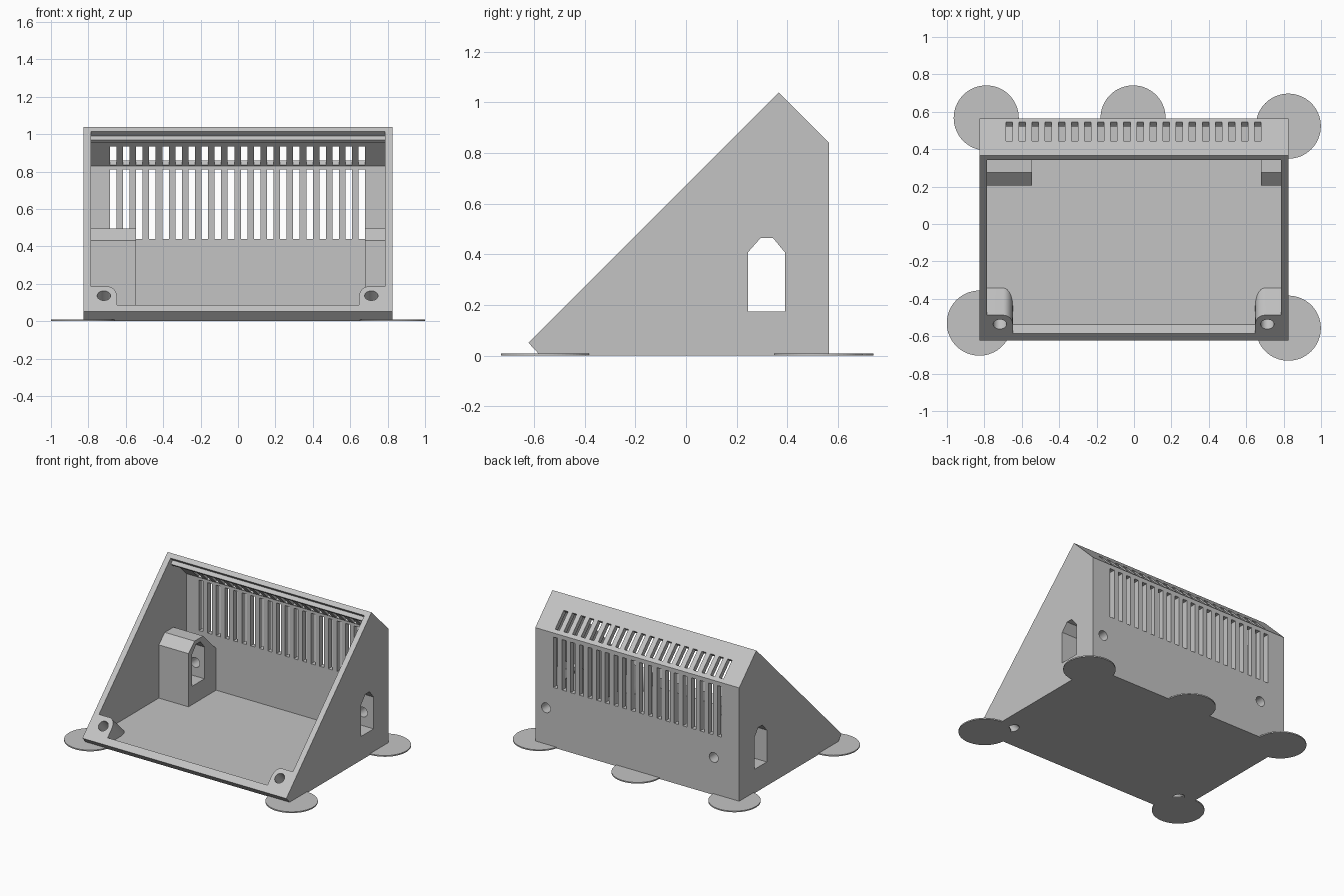
import bpy, bmesh, math
from mathutils import Vector

if "Cube" in bpy.data.objects:
    bpy.data.objects.remove(bpy.data.objects["Cube"])

grey = bpy.data.materials.new("plain_grey")
grey.diffuse_color = (0.55, 0.55, 0.55, 1)
grey.use_nodes = True
grey.node_tree.nodes["Principled BSDF"].inputs["Base Color"].default_value = grey.diffuse_color


def prism(name, points, sweep):
    """Sweep a planar 3D outline along a vector."""
    bm = bmesh.new()
    face = bm.faces.new([bm.verts.new(p) for p in points])
    ext = bmesh.ops.extrude_face_region(bm, geom=[face])
    verts = [v for v in ext["geom"] if isinstance(v, bmesh.types.BMVert)]
    bmesh.ops.translate(bm, verts=verts, vec=Vector(sweep))
    bmesh.ops.recalc_face_normals(bm, faces=bm.faces)
    me = bpy.data.meshes.new(name)
    bm.to_mesh(me)
    bm.free()
    me.materials.append(grey)
    ob = bpy.data.objects.new(name, me)
    bpy.context.collection.objects.link(ob)
    return ob


def side_prism(name, yz, x0, x1):
    return prism(name, [(x0, y, z) for y, z in yz], (x1 - x0, 0, 0))


def cylinder(name, start, sweep, r, n=32):
    q = Vector(sweep).to_track_quat('Z', 'Y')
    ring = [Vector(start) + q @ Vector((r * math.cos(2 * math.pi * i / n),
                                        r * math.sin(2 * math.pi * i / n), 0))
            for i in range(n)]
    return prism(name, ring, sweep)


def cut(target, cutters):
    """Subtract each cutter, bake the result and drop the cutters."""
    for c in cutters:
        m = target.modifiers.new("cut", 'BOOLEAN')
        m.operation = 'DIFFERENCE'
        m.solver = 'EXACT'
        m.object = c
    bpy.context.view_layer.update()
    dg = bpy.context.evaluated_depsgraph_get()
    me = bpy.data.meshes.new_from_object(target.evaluated_get(dg))
    target.modifiers.clear()
    target.data = me
    for c in cutters:
        bpy.data.objects.remove(c)


W, IN = 0.827, 0.786       # outer and inner half widths
SLANT = 0.6725             # sloped front plane: z = y + SLANT

# Enclosure outline
case = side_prism("enclosure", [(-0.575, 0), (-0.622, 0.0505), (0.366, 1.0385),
                                (0.565, 0.84), (0.565, 0)], -W, W)

# Hollow inside, open through the sloped front
cavity = side_prism("cavity", [(-0.5375, 0.04), (-0.685, 0.1875), (0.2413, 1.1138),
                               (0.525, 0.83), (0.525, 0.04)], -IN, IN)

# Material kept inside the hollow: cable housings, screw bosses, top rib
keep = []
house = [(0.205, -0.1), (0.205, 0.43), (0.275, 0.495), (0.375, 0.495),
         (0.625, 0.245), (0.625, -0.1)]
keep.append(side_prism("left_housing", house, -0.9, -0.545))
keep.append(side_prism("right_housing", house, 0.68, 0.9))
for s in (-1, 1):
    outline = [(0.85, -0.75), (0.648, -0.75)]
    for i in range(9):
        a = math.pi - i * math.pi / 16
        outline.append((0.698 + 0.05 * math.cos(a), -0.5375 + 0.05 * math.sin(a)))
    outline.append((0.85, -0.4875))
    pts = [(s * x, y - 0.4, y + SLANT + 0.4) for x, y in outline]
    keep.append(prism("boss", pts, (0, 1.2, -1.2)))
keep.append(side_prism("rib", [(0.375, 1.0), (0.345, 0.968), (0.36, 0.953),
                               (0.395, 0.985)], -0.9, 0.9))
cut(cavity, keep)
cut(case, [cavity])

# Vent slots in the back wall and the sloped rear panel
cutters = []
for i in range(20):
    x = -0.685 + i * 0.07
    cutters.append(side_prism("back_slot", [(0.51, 0.44), (0.51, 0.81),
                                            (0.62, 0.81), (0.62, 0.44)], x, x + 0.035))
    cutters.append(side_prism("top_slot", [(0.405, 0.92), (0.485, 1.0),
                                           (0.585, 0.9), (0.505, 0.82)], x, x + 0.035))

# Cable opening through both sides
cutters.append(side_prism("cable_opening", [(0.245, 0.175), (0.245, 0.408), (0.295, 0.465),
                                            (0.343, 0.465), (0.39, 0.408), (0.39, 0.175)],
                          -1, 1))
# Screw holes: rear wall, and slanted through the front bosses
for x in (-0.62, 0.74):
    cutters.append(cylinder("rear_hole", (x, 0.32, 0.275), (0, 0.4, 0), 0.036))
for x in (-0.717, 0.713):
    cutters.append(cylinder("boss_hole", (x, -0.735, 0.335), (0, 0.6, -0.6), 0.036))
cut(case, cutters)

bpy.context.view_layer.objects.active = case
case.select_set(True)
bpy.ops.object.shade_smooth_by_angle(angle=math.radians(25))

# Thin round adhesion pads under the corners
pads = {"pad_back_left": (-0.79, 0.567), "pad_back_middle": (-0.005, 0.567),
        "pad_back_right": (0.825, 0.523), "pad_front_left": (-0.827, -0.53),
        "pad_front_right": (0.825, -0.557)}
for name, (x, y) in pads.items():
    cylinder(name, (x, y, 0), (0, 0, 0.009), 0.174, 64)
